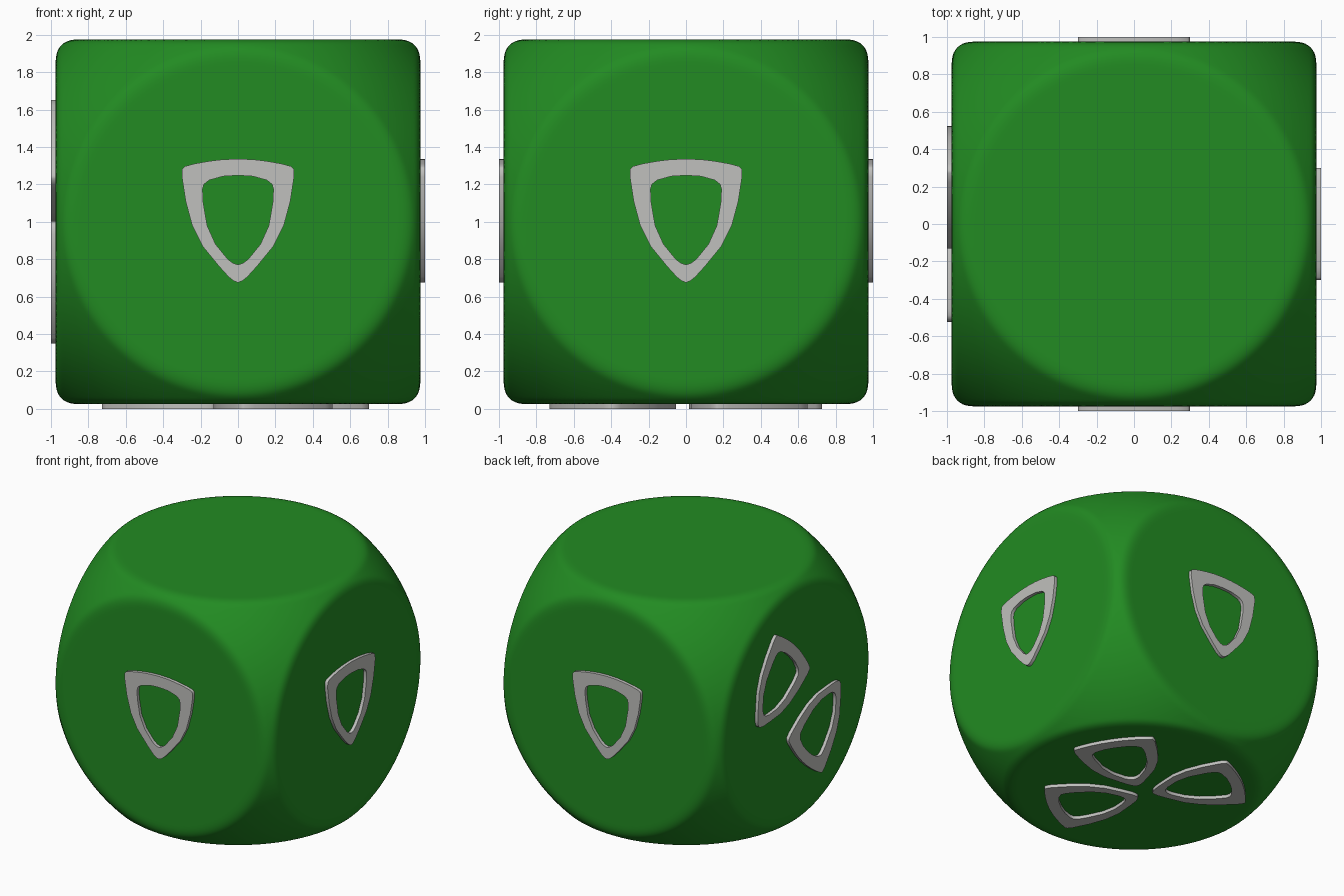
import bpy, bmesh, math
from mathutils import Matrix, Vector

if "Cube" in bpy.data.objects:
    bpy.data.objects.remove(bpy.data.objects["Cube"])

HALF, ROUND, CENTRE = 0.975, 1.335, Vector((0, 0, 1))


def material(name, rgb):
    m = bpy.data.materials.new(name)
    m.diffuse_color = (*rgb, 1)
    m.use_nodes = True
    m.node_tree.nodes["Principled BSDF"].inputs["Base Color"].default_value = m.diffuse_color
    return m


green = material("forest green", (0.016, 0.258, 0.016))
silver = material("silver", (0.527, 0.527, 0.51))


def soft_min(a, b, k=0.04):
    h = max(k - abs(a - b), 0) / k
    return min(a, b) - h * h * k / 4


# Body: a cube trimmed by a sphere, with softened rims
bm = bmesh.new()
bmesh.ops.create_cube(bm, size=2)
bmesh.ops.subdivide_edges(bm, edges=bm.edges[:], cuts=79, use_grid_fill=True)
for v in bm.verts:
    d = v.co.normalized()
    r = ROUND
    for c in d:
        r = soft_min(r, HALF / max(abs(c), 1e-4))
    v.co = d * r + CENTRE
for f in bm.faces:
    f.smooth = True
mesh = bpy.data.meshes.new("die_body")
bm.to_mesh(mesh)
bm.free()
mesh.materials.append(green)
bpy.context.collection.objects.link(bpy.data.objects.new("die_body", mesh))

# Shield ring: right half of the outer and inner outlines, top to tip
OUTER = [(0, .336), (.08, .333), (.15, .325), (.23, .311), (.285, .296), (.298, .283),
         (.3, .24), (.28, .11), (.245, -.02), (.19, -.13), (.1, -.24), (.05, -.295),
         (.022, -.317), (0, -.325)]
INNER = [(0, .248), (.08, .243), (.155, .222), (.182, .2), (.189, .175), (.187, .11),
         (.165, -.02), (.12, -.12), (.055, -.2), (.025, -.222), (0, -.23)]

curve = bpy.data.curves.new("shield_outline", 'CURVE')
curve.dimensions = '2D'
curve.fill_mode = 'BOTH'
curve.extrude = 0.02
for half in (OUTER, INNER):
    loop = half + [(-x, y) for x, y in half[-2:0:-1]]
    s = curve.splines.new('POLY')
    s.points.add(len(loop) - 1)
    for p, (x, y) in zip(s.points, loop):
        p.co = (x, y, 0, 1)
    s.use_cyclic_u = True
helper = bpy.data.objects.new("shield_outline", curve)
bpy.context.collection.objects.link(helper)
bpy.context.view_layer.update()
shield = bpy.data.meshes.new_from_object(
    helper.evaluated_get(bpy.context.evaluated_depsgraph_get()))
bpy.data.objects.remove(helper)
shield.materials.clear()
shield.materials.append(silver)
bm = bmesh.new()
bm.from_mesh(shield)
bmesh.ops.remove_doubles(bm, verts=bm.verts[:], dist=1e-5)
bmesh.ops.recalc_face_normals(bm, faces=bm.faces[:])
bm.to_mesh(shield)
bm.free()


def place(name, right, up, u=0, v=0, turn=0):
    """Set a shield on a face at (u, v), its top turned anticlockwise by turn degrees."""
    right, up = Vector(right), Vector(up)
    normal = right.cross(up)
    frame = Matrix((right, up, normal)).transposed().to_4x4()
    ob = bpy.data.objects.new(name, shield)
    spot = CENTRE + right * u + up * v + normal * 0.98
    ob.matrix_world = (Matrix.Translation(spot) @ frame
                       @ Matrix.Rotation(math.radians(turn), 4, 'Z'))
    bpy.context.collection.objects.link(ob)


# One shield on the front, right and back
Z = (0, 0, 1)
place("front_shield", (1, 0, 0), Z)
place("right_shield", (0, 1, 0), Z)
place("back_shield", (-1, 0, 0), Z)
# Two on the left, point-symmetric
place("left_shield_1", (0, -1, 0), Z, -.28, .24, -45)
place("left_shield_2", (0, -1, 0), Z, .28, -.24, 135)
# Three underneath, tips towards the middle (heading measured in the xy plane)
for i, (x, y, heading) in enumerate([(.295, .245, 34), (.10, -.325, -55), (-.32, .32, 127)]):
    place(f"bottom_shield_{i + 1}", (1, 0, 0), (0, -1, 0), x, -y, -heading - 90)
